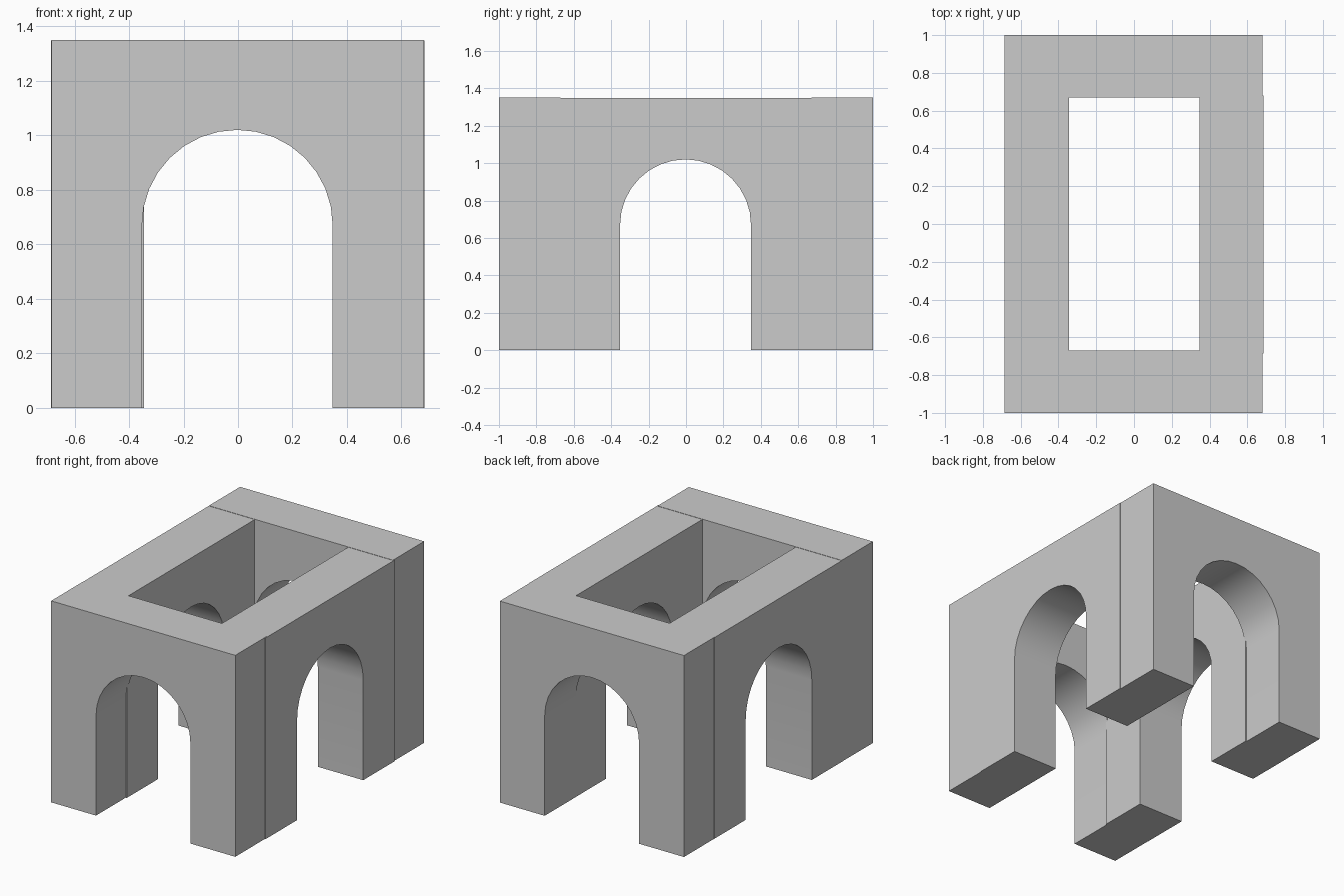
import bpy, bmesh
from math import sin, cos, pi, radians
from mathutils import Matrix

if "Cube" in bpy.data.objects:
    bpy.data.objects.remove(bpy.data.objects["Cube"])

HEIGHT, HALF, RADIUS, SPRING, SEGS = 1.35, 0.6825, 0.35, 0.67, 16


def arch_wall(name, depth, loc, turn=0.0, height=HEIGHT):
    """Rectangular wall with a round-topped doorway, extruded along its depth."""
    curve = [(RADIUS * cos(pi * i / SEGS), SPRING + RADIUS * sin(pi * i / SEGS))
             for i in range(SEGS + 1)]
    outline = [(-HALF, 0), (-RADIUS, 0)] + curve[::-1] + \
              [(RADIUS, 0), (HALF, 0), (HALF, height), (-HALF, height)]
    bm = bmesh.new()
    face = bm.faces.new([bm.verts.new((x, -depth / 2, z)) for x, z in outline])
    ext = bmesh.ops.extrude_face_region(bm, geom=[face])
    moved = [v for v in ext["geom"] if isinstance(v, bmesh.types.BMVert)]
    bmesh.ops.translate(bm, verts=moved, vec=(0, depth, 0))
    bmesh.ops.recalc_face_normals(bm, faces=bm.faces)
    bm.transform(Matrix.Translation(loc) @ Matrix.Rotation(turn, 4, 'Z'))
    mesh = bpy.data.meshes.new(name)
    bm.to_mesh(mesh)
    bm.free()
    obj = bpy.data.objects.new(name, mesh)
    bpy.context.collection.objects.link(obj)
    # Smooth the vault, keep the corners sharp
    bpy.ops.object.select_all(action='DESELECT')
    obj.select_set(True)
    bpy.context.view_layer.objects.active = obj
    bpy.ops.object.shade_smooth_by_angle(angle=radians(30))
    return obj


# Front and back walls
arch_wall("front_arch", 0.33, (-0.0025, -0.835, 0))
arch_wall("back_arch", 0.33, (-0.0025, 0.835, 0))

# Side walls, tucked slightly into the front and back ones
arch_wall("left_arch", 0.341, (-0.5155, -0.0025, 0), pi / 2, HEIGHT - 0.002)
arch_wall("right_arch", 0.337, (0.5165, -0.0025, 0), pi / 2, HEIGHT - 0.002)
